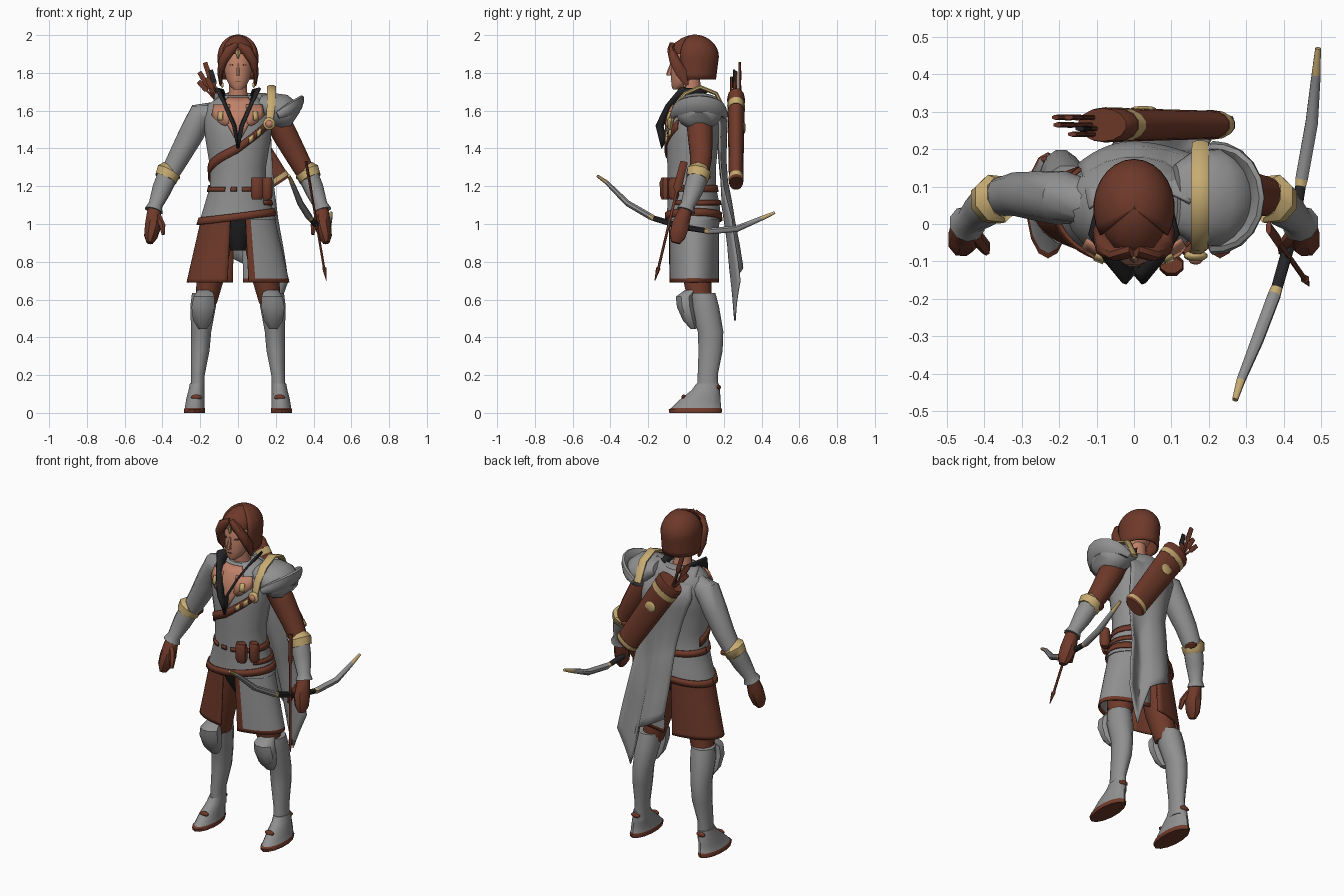
import bpy, bmesh
from math import sin, cos, pi, radians
from mathutils import Vector

if "Cube" in bpy.data.objects:
    bpy.data.objects.remove(bpy.data.objects["Cube"])

COLOURS = {
    "grey cloth": (.28, .28, .28), "brown leather": (.16, .042, .023), "brown hair": (.155, .041, .023),
    "gold trim": (.57, .41, .17), "skin": (.52, .22, .14), "black cloth": (.018, .018, .02),
}
MATS = {}
for label, rgb in COLOURS.items():
    m = bpy.data.materials.new(label)
    m.use_nodes = True
    m.diffuse_color = (*rgb, 1)
    m.node_tree.nodes["Principled BSDF"].inputs["Base Color"].default_value = (*rgb, 1)
    m.node_tree.nodes["Principled BSDF"].inputs["Roughness"].default_value = .8
    MATS[label] = m
GREY, BROWN, HAIR, GOLD, SKIN, BLACK = COLOURS


def finish(name, verts, faces, colours, thickness=0):
    """Build an object from generated geometry, one colour per face."""
    mesh = bpy.data.meshes.new(name)
    mesh.from_pydata([tuple(v) for v in verts], [], faces)
    used = list(dict.fromkeys(colours))
    for c in used:
        mesh.materials.append(MATS[c])
    for poly, c in zip(mesh.polygons, colours):
        poly.material_index = used.index(c)
    bm = bmesh.new()
    bm.from_mesh(mesh)
    bmesh.ops.recalc_face_normals(bm, faces=bm.faces)
    bm.to_mesh(mesh)
    bm.free()
    mesh.shade_smooth()
    mesh.set_sharp_from_angle(angle=radians(45))
    obj = bpy.data.objects.new(name, mesh)
    bpy.context.collection.objects.link(obj)
    if thickness:
        solid = obj.modifiers.new("thickness", "SOLIDIFY")
        solid.thickness, solid.offset = thickness, 0


def tube(name, pts, colours, n=10, flat=False, ref=(1, 0, 0)):
    """Loft elliptical rings (x, y, z, r1, r2) along a path, capped at both ends."""
    if isinstance(colours, str):
        colours = [colours] * (len(pts) - 1)
    centres = [Vector(p[:3]) for p in pts]
    verts, faces, cols = [], [], []
    for i, p in enumerate(pts):
        t = centres[min(i + 1, len(pts) - 1)] - centres[max(i - 1, 0)]
        t = Vector((0, 0, 1)) if flat else t.normalized()
        u = Vector(ref)
        u = (u - t * u.dot(t)).normalized()
        v = t.cross(u)
        for k in range(n):
            a = 2 * pi * (k + .5) / n
            verts.append(centres[i] + u * p[3] * cos(a) + v * p[-1] * sin(a))
    for i in range(len(pts) - 1):
        for k in range(n):
            j = (k + 1) % n
            faces.append((i * n + k, i * n + j, i * n + n + j, i * n + n + k))
            cols.append(colours[i])
    last = (len(pts) - 1) * n
    faces += [tuple(range(n)), tuple(range(last, last + n))]
    finish(name, verts, faces, cols + [colours[0], colours[-1]])


def grid(name, f, nu, nv, colour, thickness=.008):
    """Sheet from f(u, v); colour is a name or a rule of (u, v)."""
    verts = [f(i / nu, j / nv) for j in range(nv + 1) for i in range(nu + 1)]
    faces, cols = [], []
    for j in range(nv):
        for i in range(nu):
            a = j * (nu + 1) + i
            faces.append((a, a + 1, a + nu + 2, a + nu + 1))
            cols.append(colour if isinstance(colour, str) else colour((i + .5) / nu, (j + .5) / nv))
    finish(name, verts, faces, cols, thickness)


def ball(name, centre, size, colour):
    x, y, z = centre
    rings = [(x, y, z + size[2] * sin(t), size[0] * cos(t), size[1] * cos(t))
             for t in (radians(d) for d in range(-80, 81, 32))]
    tube(name, rings, colour, 12, flat=True)


def lerp(a, b, t):
    return a + (b - a) * t


def along(stops, t):
    """Interpolate a list of equally long tuples, t in 0..1."""
    s = t * (len(stops) - 1)
    i = min(int(s), len(stops) - 2)
    return [lerp(a, b, s - i) for a, b in zip(stops[i], stops[i + 1])]


# Tunic: the rings also carry everything worn on it
TORSO = [(0, .04, 1.02, .205, .145), (0, .04, 1.1, .18, .14), (0, .03, 1.2, .15, .13),
         (0, .03, 1.3, .15, .13), (0, .035, 1.45, .175, .14), (0, .045, 1.56, .185, .145),
         (0, .055, 1.63, .165, .125), (0, .055, 1.68, .09, .085)]
tube("tunic", TORSO, GREY, 20, flat=True)


def worn(name, lo, hi, a0, a1, colour, off=.006, rows=1):
    """Band lying on the tunic between angles, with lower and upper height rules."""
    def f(u, v):
        a = lerp(a0, a1, u)
        z = lerp(lo(a), hi(a), v)
        i = max(k for k in range(len(TORSO) - 1) if TORSO[k][2] <= z or k == 0)
        p, q = TORSO[i], TORSO[i + 1]
        c = [lerp(s, e, (z - p[2]) / (q[2] - p[2])) for s, e in zip(p, q)]
        r = radians(a)
        return (c[3] + off) * cos(r), c[1] + (c[4] + off) * sin(r), z
    grid(name, f, max(2, int(abs(a1 - a0) / 6)), rows, colour)


def hem_height(a):
    return 1.05 + .025 * cos(radians(a))


def sash_height(a):
    return 1.40 + (a + 90) * (.0023 if a > -90 else .0014)


worn("tunic_hem", lambda a: hem_height(a) - .03, lambda a: hem_height(a) + .008, -180, 180, BROWN, .004)
for i, (a0, a1) in enumerate([(-180, -116), (-104, -92), (-82, -20)]):
    worn(f"waist_belt_front_{i}", lambda a: 1.172, lambda a: 1.195, a0, a1, BROWN, .003)
worn("waist_belt_back", lambda a: 1.17, lambda a: 1.205, -20, 180, BROWN, .003)
worn("hip_belt", lambda a: 1.10, lambda a: 1.125, -40, 90, BROWN, .004)
worn("chest_sash", lambda a: sash_height(a) - .025, lambda a: sash_height(a) + .025, -200, -35, BROWN, .006)
for i, a0 in enumerate((-72, -58)):
    worn(f"sash_ornament_{i}", lambda a: sash_height(a) - .016, lambda a: sash_height(a) + .018, a0, a0 + 8, GOLD, .013)
worn("bare_chest", lambda a: 1.42 + abs(a + 90) * .006, lambda a: 1.67, -118, -62, SKIN, .006, 6)
for side, s in (("left", 1), ("right", -1)):
    worn(side + "_lapel", lambda a: 1.515 + abs(abs(a + 90) - 22) * .0025, lambda a: 1.63,
         -90 + s * 14, -90 + s * 46, SKIN, .012, 2)
    worn(side + "_lapel_trim", lambda a: 1.55, lambda a: 1.595, -90 + s * 24, -90 + s * 32, GOLD, .018, 2)
    inner = [(0, -.105, 1.44), (.014, -.12, 1.52), (.05, -.075, 1.61), (.075, -.01, 1.67), (.065, .09, 1.67)]
    outer = [(0, -.13, 1.40), (.026, -.16, 1.52), (.072, -.105, 1.63), (.118, -.03, 1.72), (.08, .12, 1.71)]

    def collar(u, v):
        a, b = along(inner, u), along(outer, u)
        return s * lerp(a[0], b[0], v), lerp(a[1], b[1], v), lerp(a[2], b[2], v)
    grid(side + "_collar", collar, 8, 1, BLACK, .012)

# Pouches on the belt
for i, (x, y, w) in enumerate([(.10, -.11, .035), (.155, -.065, .03)]):
    tube(f"pouch_{i}", [(x, y, 1.13, w * .8, .02), (x, y, 1.15, w, .03),
                        (x, y, 1.22, w, .032), (x, y, 1.245, w * .9, .022)], BROWN, 8, flat=True)

# Head, face and hair
tube("neck", [(0, .05, 1.62, .065), (0, .03, 1.7, .05), (0, .025, 1.79, .05)], SKIN, 12, flat=True)
tube("head", [(0, -.05, 1.712, .022, .02), (0, -.035, 1.73, .045, .042), (0, -.012, 1.77, .064, .068),
              (0, .008, 1.82, .076, .088), (0, .02, 1.88, .08, .092), (0, .03, 1.94, .065, .08)], SKIN, 16, flat=True)
tube("nose", [(0, -.088, 1.785, .014, .015), (0, -.09, 1.795, .013, .015),
              (0, -.074, 1.85, .007, .01)], SKIN, 6, flat=True)
tube("mouth", [(0, -.077, 1.754, .012, .006), (0, -.078, 1.758, .016, .006)], BROWN, 8, flat=True)


def hair_shell(u, v):
    # Open at the face, hanging below the ears and closing towards the crown
    a, t = radians(lerp(-34, 214, u)), lerp(0, pi / 2, max(0, v * 1.4 - .4))
    hang = max(0, 1 - v * 3.5)
    return .104 * cos(t) * cos(a) * (1 - .04 * hang), .042 + .127 * cos(t) * sin(a) * (1 - .12 * hang), \
        lerp(1.885, 1.998, sin(t)) - .12 * hang


grid("hair_back", hair_shell, 18, 14, HAIR, .01)
tube("hair_crown", [(0, .03, 1.90, .09, .115), (0, .032, 1.93, .09, .118), (0, .037, 1.96, .074, .097),
                    (0, .042, 1.985, .048, .065), (0, .042, 1.999, .018, .025)], HAIR, 16, flat=True)
tube("forehead_ornament", [(0, -.074, 1.875, .004, .01), (0, -.08, 1.90, .012, .01),
                           (0, -.084, 1.92, .01, .01)], GOLD, 6, flat=True)
for side, s in (("left", 1), ("right", -1)):
    tube(side + "_fringe", [(s * .005, -.07, 1.95, .014, .02), (s * .045, -.08, 1.92, .03, .02),
                            (s * .08, -.06, 1.865, .025, .03), (s * .095, -.025, 1.80, .016, .032),
                            (s * .09, .005, 1.735, .008, .012)], HAIR, 8)
    tube(side + "_eye", [(s * .033, -.064, 1.838, .013, .009), (s * .033, -.064, 1.844, .013, .009)], BROWN, 8, flat=True)
    ball(side + "_earring", (s * .083, -.005, 1.735), (.008, .008, .014), GOLD)

    # Arms, with cuffs and gloves
    sleeve = BROWN if s > 0 else GREY
    tube(side + "_upper_arm", [(s * .12, .06, 1.59, .06), (s * .195, .07, 1.575, .073), (s * .25, .075, 1.47, .068),
                               (s * .31, .08, 1.36, .06), (s * .37, .07, 1.25, .05)], sleeve, 12)
    tube(side + "_cuff", [(s * .36, .07, 1.283, .055), (s * .367, .068, 1.278, .068),
                          (s * .382, .06, 1.24, .063), (s * .386, .058, 1.235, .05)], GOLD, 8)
    ball(side + "_cuff_lining", (s * .335, .088, 1.248), (.03, .045, .018), BROWN)
    tube(side + "_forearm", [(s * .375, .062, 1.25, .056), (s * .405, .04, 1.18, .052), (s * .437, .01, 1.10, .038),
                             (s * .446, 0, 1.07, .05)], GREY, 10)
    tube(side + "_glove", [(s * .44, .003, 1.09, .034), (s * .446, -.01, 1.05, .04), (s * .45, -.03, .99, .046, .05),
                           (s * .462, -.045, .935, .038, .045), (s * .468, -.055, .9, .018, .025)], BROWN, 8)
    tube(side + "_thumb", [(s * .425, -.03, 1.04, .02), (s * .40, -.06, .99, .018), (s * .395, -.075, .945, .01)], BROWN, 6)

    # Legs, boots and knee guards
    tube(side + "_thigh", [(s * .09, .04, 1.02, .085), (s * .14, .055, .74, .078, .08),
                           (s * .17, .075, .58, .06, .065)], BROWN, 12, flat=True)
    tube(side + "_boot", [(s * .178, .088, .635, .068, .07), (s * .185, .1, .56, .07, .078), (s * .195, .13, .43, .055, .07),
                          (s * .20, .13, .33, .051, .066), (s * .212, .115, .2, .037, .055),
                          (s * .215, .115, .1, .04, .06)], GREY, 12, flat=True)
    tube(side + "_knee_guard", [(s * .187, .04, .445, .025, .018), (s * .187, .02, .49, .055, .04),
                                (s * .185, 0, .56, .066, .052), (s * .18, -.005, .615, .06, .053),
                                (s * .175, .03, .65, .042, .04)], GREY, 8, flat=True)
    tube(side + "_foot", [(s * .23, .05, 0, .056, .138), (s * .23, .05, .018, .058, .142), (s * .229, .054, .026, .054, .132),
                          (s * .226, .075, .07, .05, .108), (s * .22, .105, .12, .043, .075),
                          (s * .216, .115, .155, .04, .06)], [BROWN, BROWN] + [GREY] * 3, 14, flat=True)
    for part, y, z in (("heel", .172, .135), ("instep", -.012, .083)):
        ball(f"{side}_{part}_strap", (s * .22, y, z), (.03, .013, .015), BROWN)

    # Split skirt: one brown side, one grey side with a brown border
    def skirt(u, v):
        a = radians(lerp(-78, 84, u))
        return s * lerp(.188, .268, v) * cos(a), .042 + lerp(.13, .128, v) * sin(a), lerp(1.04, .69, v)

    def border(u, v):
        return BROWN if s < 0 or u < .06 or v > .93 else GREY
    grid(side + "_skirt", skirt, 20, 16, border, .01)
tube("loincloth", [(0, .04, .86, .04, .03), (0, .04, .95, .09, .09), (0, .04, 1.05, .16, .12)], BLACK, 12, flat=True)

# Cape, hugging the back on the right and pointed at the left
HEM = [(.82,), (.78,), (.74,), (.49,), (.70,)]
SIDES = [(-.12, .15), (-.15, .17), (-.10, .18), (-.065, .19), (-.055, .21), (-.045, .24), (-.03, .265)]
DEPTH = [(.10,), (.222,), (.215,), (.21,), (.215,), (.235,), (.25,), (.27,), (.285,)]


def cape(u, v):
    x = lerp(*along(SIDES, v), u)
    y = along(DEPTH, v)[0] + .025 * v * sin(2 * pi * u) - 2 * max(0, 1 - v * 1.5) * x * x - .03 * (1 - u) ** 3
    return x, y, lerp(1.69, along(HEM, u)[0], v)


grid("cape", cape, 16, 18, GREY, .01)

# Left shoulder armour with gold strap and brooch
tube("shoulder_plate", [(.11, .07, 1.645, .09, .04), (.16, .07, 1.625, .125, .075), (.22, .07, 1.60, .132, .095),
                        (.27, .07, 1.57, .115, .085), (.30, .07, 1.55, .07, .05)], GREY, 16, ref=(0, 1, 0))
tube("shoulder_lip", [(lerp(.21, .328, sin(t)), .07 - .135 * cos(t), 1.575 + .06 * sin(t), .02 + .03 * sin(t), .018)
                      for t in (pi * k / 10 for k in range(11))], GREY, 8, ref=(.3, 0, 1))
tube("shoulder_strap", [(.165, -.075, 1.53, .02, .01), (.175, -.062, 1.62, .024, .012), (.177, -.005, 1.69, .026, .012),
                        (.177, .075, 1.725, .026, .012), (.177, .16, 1.69, .026, .012), (.177, .215, 1.58, .024, .01)], GOLD, 8)
ball("brooch", (.165, -.085, 1.53), (.034, .016, .034), GOLD)
ball("brooch_stone", (.165, -.096, 1.53), (.02, .013, .02), SKIN)

# Broad, flattened quiver slung across the back
TOP, END = Vector((-.085, .265, 1.675)), Vector((.22, .265, 1.215))
BANDS = [(0, .078), (.03, .083), (.1, .08), (.101, .082), (.17, .081), (.171, .079), (.93, .067),
         (.931, .07), (.975, .069), (1, .062)]
tube("quiver", [(*TOP.lerp(END, t), r, r * .57) for t, r in BANDS],
     [BROWN] * 3 + [GOLD] + [BROWN] * 3 + [GOLD, BROWN], 14)
ball("quiver_ornament", TOP.lerp(END, .36) + Vector((0, .043, 0)), (.036, .008, .032), GOLD)
for i, (dx, dy, dz) in enumerate([(-.09, .02, .18), (-.12, .0, .13), (-.06, -.01, .14), (-.125, .02, .08), (-.08, -.025, .1)]):
    base = TOP + Vector((dx * .25, dy, -.02))
    tip = TOP + Vector((dx, dy, dz))
    mid = base.lerp(tip, .5)
    tube(f"quiver_arrow_{i}", [(*base, .007), (*mid, .007), (*mid.lerp(tip, .15), .016, .008), (*tip, .014, .007)],
         [BROWN, BROWN, BLACK if i == 2 else BROWN], 6)

# Bow and the arrow held with it
tube("bow", [(.27, -.47, 1.255, .008), (.285, -.42, 1.22, .012), (.33, -.31, 1.11, .017), (.375, -.19, 1.04, .018),
             (.382, -.17, 1.03, .016), (.425, -.02, .985, .017), (.445, .1, .965, .015), (.448, .12, .962, .018),
             (.475, .27, .975, .018), (.487, .40, 1.03, .013), (.492, .47, 1.06, .008)],
     [GOLD, GREY, GREY, GOLD, BLACK, BLACK, GOLD, GREY, GREY, GOLD], 8)
tube("held_arrow", [(.36, -.01, 1.33, .008, .02), (.385, -.045, 1.19, .008, .022), (.388, -.05, 1.17, .007),
                    (.455, -.145, .77, .007), (.457, -.147, .765, .012), (.468, -.165, .70, .002)], BROWN, 6)
